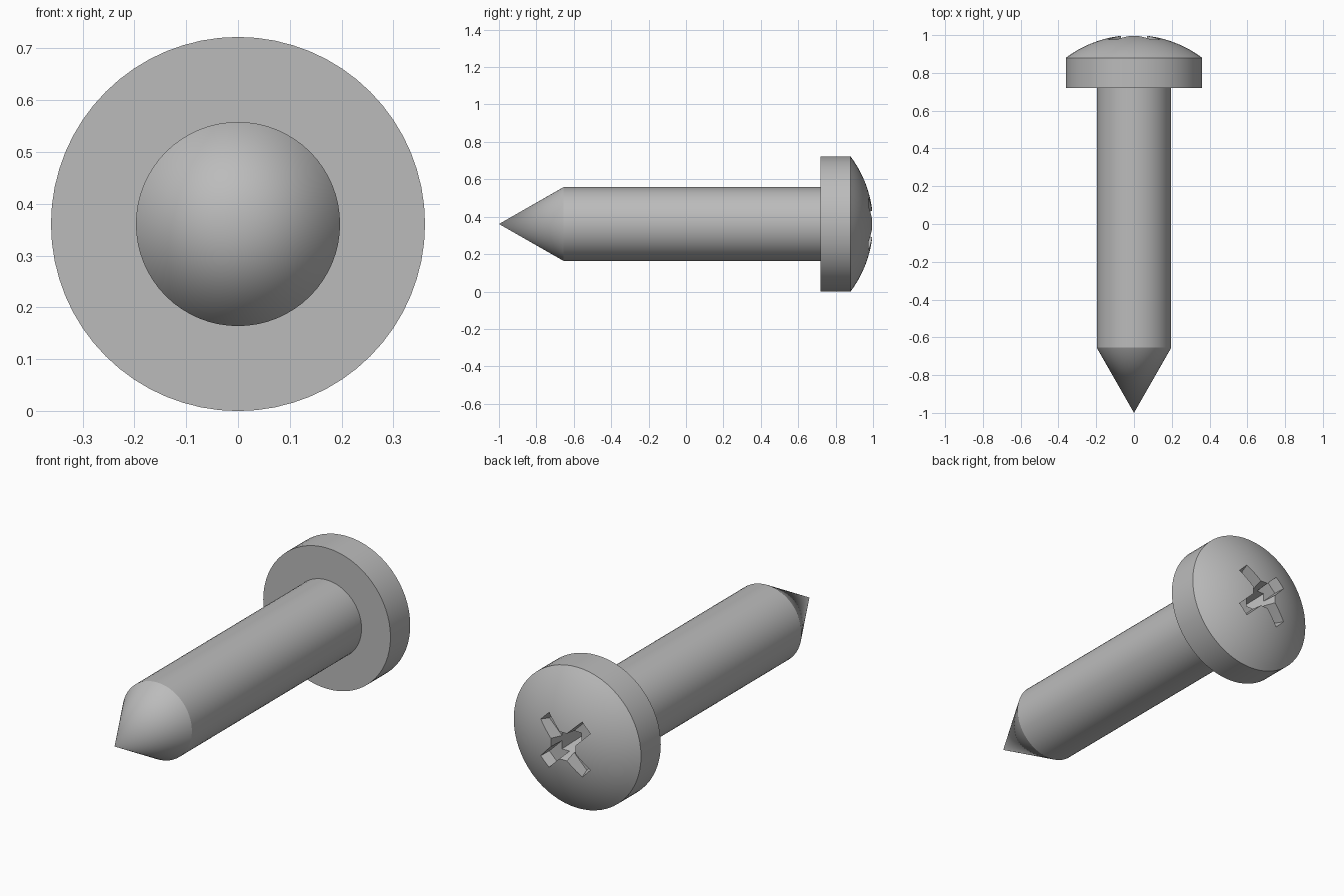
import bpy, bmesh, math
from mathutils import Matrix

old = bpy.data.objects.get("Cube")
if old:
    bpy.data.objects.remove(old)

AXIS_Z = 0.361
SEGMENTS = 64

steel = bpy.data.materials.new("grey steel")
steel.use_nodes = True
steel.diffuse_color = (0.5, 0.5, 0.5, 1)
steel.node_tree.nodes["Principled BSDF"].inputs["Base Color"].default_value = (0.5, 0.5, 0.5, 1)


def make_object(name, bm):
    bmesh.ops.recalc_face_normals(bm, faces=bm.faces[:])
    mesh = bpy.data.meshes.new(name)
    bm.to_mesh(mesh)
    bm.free()
    mesh.materials.append(steel)
    obj = bpy.data.objects.new(name, mesh)
    obj.location.z = AXIS_Z
    bpy.context.collection.objects.link(obj)
    return obj


def lathe(name, profile):
    """Spin (radius, y) points around the y axis."""
    bm = bmesh.new()
    verts = [bm.verts.new((r, y, 0)) for r, y in profile]
    edges = [bm.edges.new(pair) for pair in zip(verts, verts[1:])]
    bmesh.ops.spin(bm, geom=verts + edges, cent=(0, 0, 0), axis=(0, 1, 0),
                   angle=math.tau, steps=SEGMENTS, use_duplicate=False)
    bmesh.ops.remove_doubles(bm, verts=bm.verts[:], dist=1e-5)
    return make_object(name, bm)


def frustum(name, bottom, top, low, high, turn):
    """Tapered block along y: (half width, half height) at each end."""
    bm = bmesh.new()
    rings = []
    for (w, h), y in ((bottom, low), (top, high)):
        rings.append([bm.verts.new((sx * w, y, sz * h))
                      for sx, sz in ((-1, -1), (1, -1), (1, 1), (-1, 1))])
    a, b = rings
    bm.faces.new(a)
    bm.faces.new(b)
    for i in range(4):
        j = (i + 1) % 4
        bm.faces.new((a[i], a[j], b[j], b[i]))
    bm.transform(Matrix.Rotation(turn, 4, 'Y'))
    return make_object(name, bm)


def smooth(obj, angle):
    bpy.ops.object.select_all(action='DESELECT')
    obj.select_set(True)
    bpy.context.view_layer.objects.active = obj
    bpy.ops.object.shade_smooth_by_angle(angle=math.radians(angle))


# Shank with pointed tip
shank = lathe("shank", [(0, -1), (0.197, -0.655), (0.197, 0.725), (0, 0.725)])

# Head: flat underside, straight rim and shallow spherical dome
RIM, RIM_Y, RISE = 0.361, 0.88, 0.12
ball = (RIM ** 2 + RISE ** 2) / (2 * RISE)
sweep = math.asin(RIM / ball)
dome = [(ball * math.sin(sweep * t / 12), 1 - ball + ball * math.cos(sweep * t / 12))
        for t in range(12, -1, -1)]
head = lathe("head", [(0, 0.72), (RIM, 0.72)] + dome)

# Cross-shaped driver recess: two diagonal wings and a deeper tapered core
cutters = [frustum("wing_cutter", (0.15, 0.03), (0.18, 0.036), 0.925, 1.02, math.radians(a))
           for a in (45, 135)]
cutters.append(frustum("core_cutter", (0.03, 0.03), (0.075, 0.075), 0.80, 1.02, 0))
bpy.context.view_layer.objects.active = head
for cutter in cutters:
    cutter.hide_render = True
    mod = head.modifiers.new("recess", 'BOOLEAN')
    mod.operation = 'DIFFERENCE'
    mod.solver = 'EXACT'
    mod.object = cutter
    bpy.ops.object.modifier_apply(modifier=mod.name)
    bpy.data.objects.remove(cutter)

smooth(shank, 25)
smooth(head, 20)
